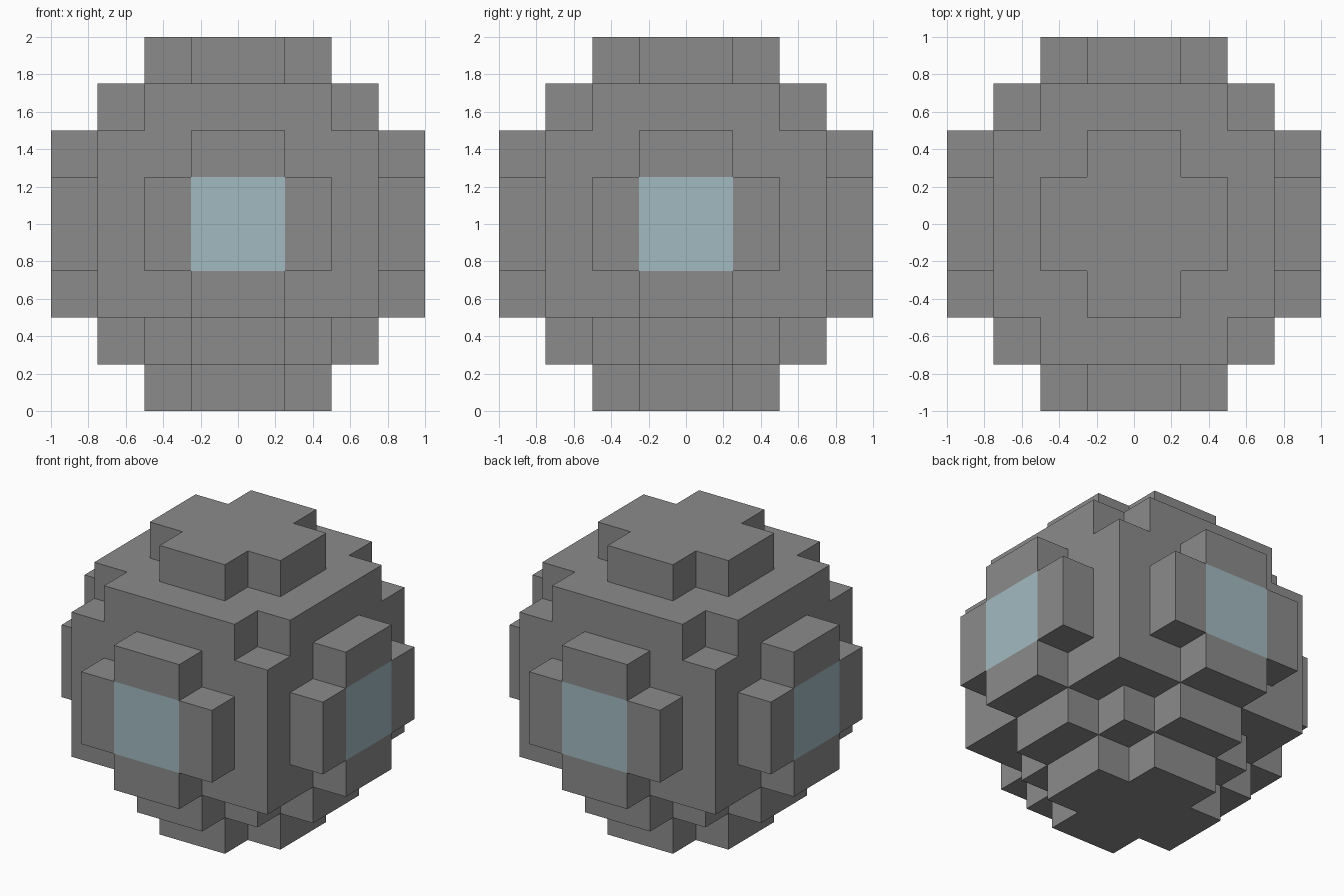
import bpy
import bmesh
from math import pi
from mathutils import Matrix

cube = bpy.data.objects.get("Cube")
if cube:
    bpy.data.objects.remove(cube, do_unlink=True)


def make_material(name, rgb):
    mat = bpy.data.materials.new(name)
    mat.use_nodes = True
    mat.diffuse_color = (*rgb, 1)
    mat.node_tree.nodes["Principled BSDF"].inputs["Base Color"].default_value = (*rgb, 1)
    return mat


GREY = make_material("stone grey", (0.26, 0.26, 0.26))
BLUE = make_material("pale blue", (0.36, 0.49, 0.53))
U = 0.25  # one block


def outline(corner):
    """Repeat one corner's steps (in blocks) around all four quarters."""
    points = []
    for _ in range(4):
        points += corner
        corner = [(-y, x) for x, y in corner]
    return [(x * U, y * U) for x, y in points]


def prism(name, corner, low, high, turn=None, panel=False):
    """Extrude a four-fold outline from low to high, optionally with a blue centre panel."""
    bm = bmesh.new()
    shape = outline(corner)
    n = len(shape)
    base = [bm.verts.new((x, y, low)) for x, y in shape]
    cap = [bm.verts.new((x, y, high)) for x, y in shape]
    bm.faces.new(base[::-1])
    for i in range(n):
        j = (i + 1) % n
        bm.faces.new((base[i], base[j], cap[j], cap[i]))
    if panel:
        # centre square and the four arms of the cross
        bm.faces.new(cap[1::3]).material_index = 1
        for i in range(1, n, 3):
            bm.faces.new([cap[(i + k) % n] for k in range(4)])
    else:
        bm.faces.new(cap)
    if turn:
        bm.transform(turn)
    mesh = bpy.data.meshes.new(name)
    bm.to_mesh(mesh)
    bm.free()
    mesh.materials.append(GREY)
    mesh.materials.append(BLUE)
    obj = bpy.data.objects.new(name, mesh)
    bpy.context.collection.objects.link(obj)


CROSS = [(2, 1), (1, 1), (1, 2)]
NOTCHED = [(3, 2), (2, 2), (2, 3)]
STEPPED = [(3, 1), (2, 1), (2, 2), (1, 2), (1, 3)]

# Stacked layers from the bottom up
prism("bottom_cross", CROSS, 0, U)
prism("lower_layer", STEPPED, U, 2 * U)
prism("body", [(3, 3)], 2 * U, 6 * U)
prism("upper_layer", NOTCHED, 6 * U, 7 * U)
prism("top_cross", CROSS, 7 * U, 8 * U)

# Raised cross with a blue window on each of the four sides
for i, side in enumerate(("front", "left", "back", "right")):
    turn = (Matrix.Translation((0, 0, 1)) @ Matrix.Rotation(i * pi / 2, 4, "Z")
            @ Matrix.Rotation(pi / 2, 4, "X"))
    prism(side + "_window_cross", CROSS, 3 * U, 4 * U, turn, panel=True)
